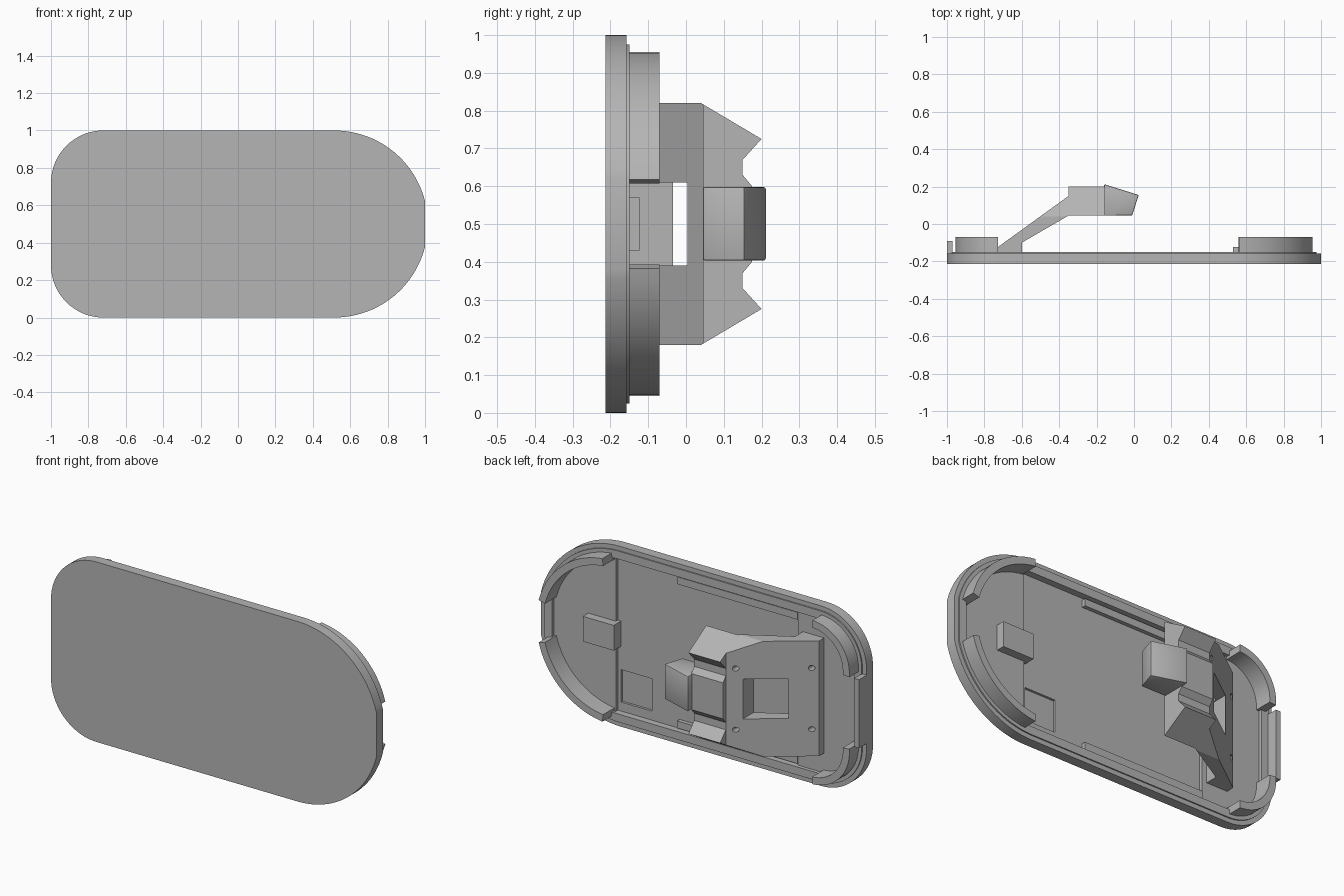
import bpy, bmesh
from math import sin, cos, acos, radians, pi
from mathutils import Vector

cube = bpy.data.objects.get("Cube")
if cube:
    bpy.data.objects.remove(cube)

grey = bpy.data.materials.new("plain_grey")
grey.use_nodes = True
colour = (0.46, 0.46, 0.46, 1)
grey.diffuse_color = colour
grey.node_tree.nodes["Principled BSDF"].inputs["Base Color"].default_value = colour

PLACE = {"x": lambda a, b, h: (h, a, b),
         "y": lambda a, b, h: (a, h, b),
         "z": lambda a, b, h: (a, b, h)}


def prism(name, points, axis, low, high):
    """Extrude a 2D profile along an axis."""
    bm = bmesh.new()
    face = bm.faces.new([bm.verts.new(PLACE[axis](a, b, low)) for a, b in points])
    top = bmesh.ops.extrude_face_region(bm, geom=[face])["geom"]
    move = Vector(PLACE[axis](0, 0, high - low))
    bmesh.ops.translate(bm, vec=move, verts=[v for v in top if isinstance(v, bmesh.types.BMVert)])
    bmesh.ops.recalc_face_normals(bm, faces=bm.faces)
    mesh = bpy.data.meshes.new(name)
    bm.to_mesh(mesh)
    bm.free()
    mesh.materials.append(grey)
    obj = bpy.data.objects.new(name, mesh)
    bpy.context.collection.objects.link(obj)
    return obj


def box(name, x, y, z):
    rect = [(x[0], z[0]), (x[1], z[0]), (x[1], z[1]), (x[0], z[1])]
    return prism(name, rect, "y", *y)


def apply_modifiers(obj):
    bpy.context.view_layer.update()
    graph = bpy.context.evaluated_depsgraph_get()
    mesh = bpy.data.meshes.new_from_object(obj.evaluated_get(graph))
    obj.modifiers.clear()
    obj.data = mesh


def combine(obj, tool, operation="DIFFERENCE"):
    mod = obj.modifiers.new("cut", "BOOLEAN")
    mod.operation, mod.object, mod.solver = operation, tool, "EXACT"
    apply_modifiers(obj)
    bpy.data.objects.remove(tool)


def arc(cx, cz, r, start, end, steps=20):
    angles = [start + (end - start) * i / steps for i in range(steps + 1)]
    return [(cx + r * cos(a), cz + r * sin(a)) for a in angles]


MID, END_X, END_R, CORNER = 0.5, 0.515, 0.5, 0.28


def outline(d):
    """Plate outline, inset by d: round on the +x end, soft corners on the other."""
    r = END_R - d
    cut = acos((1 - d - END_X) / r)
    upper = arc(END_X, MID, r, cut, pi / 2, 28)
    upper += arc(CORNER - 1, 1 - CORNER, CORNER - d, pi / 2, pi, 18)
    return upper + [(x, 1 - z) for x, z in reversed(upper)]


# Base plate with its raised collar, hollow back and deeper pocket
base = prism("base_plate", outline(0), "y", -0.213, -0.157)
combine(base, prism("collar", outline(0.025), "y", -0.18, -0.15), "UNION")
combine(base, prism("hollow", outline(0.07), "y", -0.17, 0))
combine(base, box("pocket", (-0.57, 0.55), (-0.187, 0), (0.07, 0.93)))
combine(base, box("square_recess", (0.34, 0.53), (-0.2, 0), (0.12, 0.3)))

# Curved lips, in mirrored pairs
for end, cx, cz, r, a0, a1 in (("round", END_X, MID, END_R, 15, 84),
                               ("square", CORNER - 1, 1 - CORNER, CORNER, 92, 185)):
    a0, a1 = radians(a0), radians(a1)
    ring = arc(cx, cz, r - 0.045, a0, a1) + arc(cx, cz, r - 0.085, a1, a0)
    prism(end + "_end_upper_lip", ring, "y", -0.18, -0.07)
    prism(end + "_end_lower_lip", [(x, 1 - z) for x, z in ring], "y", -0.18, -0.07)

# Tabs and rails
box("end_tab", (-1, -0.97), (-0.18, -0.09), (0.31, 0.69))
box("round_end_block", (0.53, 0.72), (-0.19, -0.123), (0.43, 0.57))
for name, z in (("upper_rail", (0.88, 0.92)), ("lower_rail", (0.08, 0.12))):
    box(name, (-0.57, 0.17), (-0.19, -0.165), z)

# Sloping bracket: side profile intersected with a horned cross-section
side = [(-0.73, -0.18), (-0.6, -0.18), (-0.6, -0.1), (-0.35, 0.045), (-0.155, 0.045),
        (-0.155, 0.25), (-0.35, 0.25), (-0.35, 0.15), (-0.73, -0.125)]
half = [(-0.3, 0.82), (0.04, 0.82), (0.2, 0.725), (0.15, 0.67), (0.15, 0.63), (0.175, 0.6),
        (0.175, 0.55)]
section = half + [(y, 1 - z) for y, z in reversed(half)]
bracket = prism("bracket", side, "z", 0, 1)
combine(bracket, prism("horned_section", section, "x", -0.9, 0), "INTERSECT")
combine(bracket, box("window", (-0.605, -0.42), (-0.3, 0.3), (0.39, 0.61)))
for x, depth in ((-0.39, 0.08), (-0.7, -0.14)):
    for z in (0.33, 0.67):
        combine(bracket, prism("screw_hole", arc(x, z, 0.014, 0, 2 * pi * 15 / 16, 15),
                               "y", depth, 0.3))

# Central nose of the bracket
nose = prism("bracket_nose", [(-0.16, 0.045), (-0.01, 0.045), (0.025, 0.155), (-0.16, 0.213)],
             "z", 0.403, 0.598)
bevel = nose.modifiers.new("soft_edges", "BEVEL")
bevel.width, bevel.segments = 0.006, 2
apply_modifiers(nose)

# Smooth the curves, keep the edges sharp
for obj in bpy.context.view_layer.objects:
    obj.select_set(obj.type == "MESH" and grey.name in obj.data.materials)
bpy.context.view_layer.objects.active = base
bpy.ops.object.shade_smooth_by_angle(angle=radians(30))
